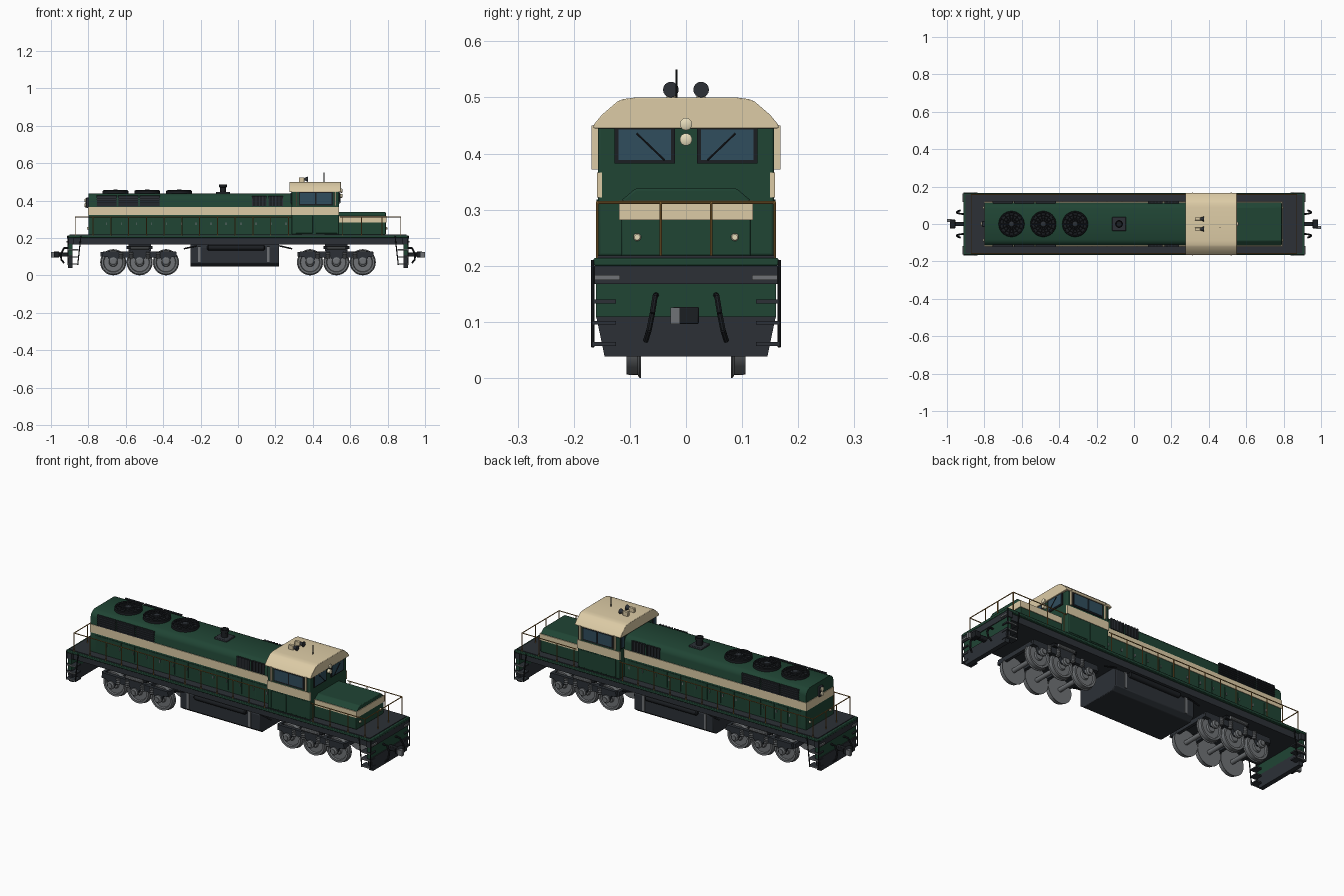
import bpy, bmesh, math
from mathutils import Vector

if "Cube" in bpy.data.objects:
    bpy.data.objects.remove(bpy.data.objects["Cube"])

COL = dict(green=(.014, .058, .034), cream=(.72, .6, .38), dark=(.025, .03, .037), black=(.011, .013, .016),
           gold=(.34, .18, .045), glass=(.03, .075, .11), grey=(.16, .17, .18), lamp=(.8, .72, .5))
MAT = {}
for k, c in COL.items():
    MAT[k] = bpy.data.materials.new(k)
    MAT[k].diffuse_color = (*c, 1)


def box(bm, x0, x1, y0, y1, z0, z1):
    r = bmesh.ops.create_cube(bm, size=1)['verts']
    for v in r:
        v.co = Vector(((x0+x1)/2+v.co.x*(x1-x0), (y0+y1)/2+v.co.y*(y1-y0), (z0+z1)/2+v.co.z*(z1-z0)))


def prism(bm, prof, c0, c1, axis='x'):
    put = (lambda a, b, c: (c, a, b)) if axis == 'x' else (lambda a, b, c: (a, c, b))
    A = [bm.verts.new(put(a, b, c0)) for a, b in prof]
    B = [bm.verts.new(put(a, b, c1)) for a, b in prof]
    n = len(prof)
    fs = [bm.faces.new(A), bm.faces.new(B[::-1])]
    fs += [bm.faces.new((A[i], B[i], B[(i+1) % n], A[(i+1) % n])) for i in range(n)]
    bmesh.ops.recalc_face_normals(bm, faces=fs)


def lathe(bm, o, d, prof, n=16):
    # revolve (radius, height) pairs about direction d from o, capped at both ends
    q = Vector(d).to_track_quat('Z', 'Y')
    o = Vector(o)
    R = [[bm.verts.new(o + q @ Vector((r*math.cos(2*math.pi*i/n), r*math.sin(2*math.pi*i/n), h)))
          for i in range(n)] for r, h in prof]
    fs = [bm.faces.new(R[0]), bm.faces.new(R[-1])]
    for P, Q in zip(R, R[1:]):
        fs += [bm.faces.new((P[i], P[(i+1) % n], Q[(i+1) % n], Q[i])) for i in range(n)]
    bmesh.ops.recalc_face_normals(bm, faces=fs)


def rods(bm, pts, r, n=8):
    for a, b in zip(pts, pts[1:]):
        v = Vector(b) - Vector(a)
        lathe(bm, a, v, [(r, 0), (r, v.length)], n)


def part(name, mat, build, bevel=0):
    bm = bmesh.new()
    build(bm)
    me = bpy.data.meshes.new(name)
    bm.to_mesh(me)
    bm.free()
    ob = bpy.data.objects.new(name, me)
    bpy.context.collection.objects.link(ob)
    me.materials.append(MAT[mat])
    if bevel:
        m = ob.modifiers.new('bevel', 'BEVEL')
        m.width, m.segments = bevel, 2
    bpy.ops.object.select_all(action='DESELECT')
    ob.select_set(True)
    bpy.context.view_layer.objects.active = ob
    bpy.ops.object.shade_smooth_by_angle(angle=math.radians(35))
    return ob


def boxes(name, mat, *bs, bevel=0):
    part(name, mat, lambda bm: [box(bm, *b) for b in bs], bevel)


def both(*bs):   # add the y-mirrored copy of each box
    return [c for b in bs for c in (b, (b[0], b[1], -b[3], -b[2], b[4], b[5]))]


S = (-1, 1)
sym = lambda half: half + [(-y, z) for y, z in reversed(half)]

# underframe and deck
boxes('underframe', 'dark', (-.9, .9, -.15, .15, .165, .201))
boxes('deck_sill', 'green', (-.912, .912, -.165, .165, .2, .214), bevel=.003)
boxes('deck_plate', 'dark', (-.9, .9, -.158, .158, .213, .218))

# hoods
part('long_hood', 'green', lambda bm: prism(bm, sym([(.116, .217), (.116, .405), (.111, .418), (.1, .43), (.085, .437)]), -.8, .29))
part('short_hood', 'green', lambda bm: prism(bm, sym([(.116, .217), (.116, .316), (.09, .338)]), .53, .79), .004)
boxes('hood_stripe', 'cream', (-.803, .29, -.119, .119, .322, .366))
boxes('nose_stripe', 'cream', (.53, .793, -.119, .119, .282, .316))

# hood doors with handles
doors = [-.77+i*.08 for i in range(13)]
boxes('hood_doors', 'green', *both(*[(x, x+.074, .115, .1185, .228, .312) for x in doors]))
boxes('door_handles', 'grey', *both(*[(x+.064, x+.068, .118, .122, .268, .282) for x in doors]))

# radiator grilles: horizontal slats, and vertical slots by the cab
gx = [-.755, -.64, -.525]
boxes('grille_panels', 'black', *both(*[(x, x+.105, .11, .119, .37, .424) for x in gx],
      *[(x, x+.077, .11, .119, .37, .424) for x in (.075, .163)]))
boxes('grille_slats', 'dark', *both(*[(x-.002, x+.107, .115, .124, z, z+.005) for x in gx for z in (.369, .38, .391, .402, .413, .422)]))
boxes('grille_slots', 'dark', *both(*[(x+i*.018, x+i*.018+.006, .115, .122, .369, .425) for x in (.075, .163) for i in range(5)]))


# roof fans
def fan_rings(bm):
    for x in (-.655, -.485, -.315):
        lathe(bm, (x, 0, .43), (0, 0, 1), [(.069, 0), (.069, .02), (.066, .024), (.061, .024), (.06, .012), (.001, .012)], 32)


def fan_blades(bm):
    for x in (-.655, -.485, -.315):
        lathe(bm, (x, 0, .44), (0, 0, 1), [(.015, 0), (.015, .016), (.011, .018)], 16)
        for i in range(14):
            a = i*math.tau/14
            c, s = math.cos(a), math.sin(a)
            rods(bm, [(x+.012*c, .012*s, .453), (x+.063*c, .063*s, .453)], .0022, 4)
        for r in (.03, .046):
            rods(bm, [(x+r*math.cos(i*math.tau/20), r*math.sin(i*math.tau/20), .454) for i in range(21)], .0015, 4)


part('roof_fans', 'black', fan_rings)
part('fan_blades', 'dark', fan_blades)

# exhaust stack
boxes('stack_base', 'dark', (-.117, -.043, -.037, .037, .432, .446), bevel=.003)
part('exhaust_stack', 'black', lambda bm: lathe(bm, (-.08, 0, .44), (0, 0, 1),
     [(.017, 0), (.017, .03), (.021, .032), (.021, .046), (.016, .046), (.015, .03)], 20))

# cab
boxes('cab', 'green', (.287, .54, -.157, .157, .217, .455), bevel=.005)
part('cab_roof', 'cream', lambda bm: prism(bm, sym([(.165, .445), (.165, .451), (.15, .469), (.122, .493), (.112, .497), (.09, .5)]), .275, .55), .002)
boxes('cab_stripe', 'cream', *both((.286, .541, .15, .159, .322, .366)))
boxes('cab_side_doors', 'green', *both((.31, .4, .155, .1595, .225, .318), (.415, .53, .155, .1595, .225, .318)), bevel=.001)
boxes('window_frames', 'black', *both((.325, .507, .155, .161, .374, .446), (.535, .544, .02, .127, .382, .447),
      (.283, .29, .121, .151, .378, .444)))
boxes('window_glass', 'glass', *both((.332, .412, .16, .163, .382, .44), (.42, .5, .16, .163, .382, .44),
      (.543, .546, .027, .12, .389, .443), (.281, .284, .126, .146, .384, .44)))
boxes('wind_deflectors', 'cream', *both((.516, .524, .157, .168, .372, .45), (.31, .316, .157, .168, .372, .45)))
part('wipers', 'black', lambda bm: [rods(bm, [(.549, s*.038, .388), (.549, s*.088, .436)], .002, 6) for s in S])

# roof horns and antenna
part('horn_bells', 'dark', lambda bm: [lathe(bm, (.345, s*.027, .514), (1, 0, 0), [(.006, 0), (.007, .012), (.014, .028), (.014, .03)]) for s in S])
boxes('horn_bodies', 'cream', *both((.325, .355, .019, .035, .497, .523)), bevel=.002)
part('antenna', 'black', lambda bm: rods(bm, [(.46, -.017, .498), (.46, -.017, .55)], .0018, 6))


# headlights on cab, nose and rear
def lamp(bm, x, y, z, r, d, l=.008):
    lathe(bm, (x, y, z), (d, 0, 0), [(r, 0), (r, l), (r*.7, l+.002)], 20)


part('headlights', 'lamp', lambda bm: [lamp(bm, .548, 0, .4525, .011, 1), lamp(bm, .54, 0, .425, .011, 1, .016)]
     + [lamp(bm, .788, y, .251, .007, 1) for y in (-.087, .087)]
     + [lamp(bm, -.81, 0, z, .011, -1) for z in (.375, .4)] + [lamp(bm, -.798, y, .251, .007, -1) for y in (-.087, .087)])
boxes('rear_lamp_housing', 'dark', (-.812, -.798, -.016, .016, .36, .415), bevel=.003)


# handrails along both walkways and across each end
def rails(bm):
    r, z = .0025, .313
    for s in S:
        y = s*.158
        rods(bm, [(-.87, y, z), (.285, y, z)], r)
        rods(bm, [(.545, y, z), (.87, y, z)], r)
        n = 12
        for x in [-.87+i*1.14/n for i in range(n+1)] + [.56, .66, .77, .87]:
            rods(bm, [(x, y, .214), (x, y, z)], r)
        rods(bm, [(s*.87, -.158, z), (s*.87, .158, z)], r)
        for y in (-.045, .045):
            rods(bm, [(s*.87, y, .214), (s*.87, y, z)], r)


part('handrails', 'gold', rails)

# end pilots, plows, couplers, hoses and steps
for e, nm in ((1, 'front'), (-1, 'rear')):
    def ex(a, b, *r): return (min(a*e, b*e), max(a*e, b*e), *r)
    boxes(nm+'_pilot', 'green', ex(.885, .905, -.16, .16, .108, .17))
    boxes(nm+'_buffer_beam', 'dark', ex(.88, .909, -.165, .165, .168, .2))
    boxes(nm+'_end_treads', 'grey', *both(ex(.9, .916, .118, .163, .175, .184)))
    part(nm+'_plow', 'dark', lambda bm: prism(bm, sym([(.145, .038), (.16, .11)]), e*.885, e*.909))
    boxes(nm+'_coupler', 'black', ex(.89, .965, -.012, .012, .1, .122), ex(.955, .985, -.023, .023, .096, .127), bevel=.003)
    boxes(nm+'_knuckle', 'grey', ex(.975, 1, -.027*e-.001 if e > 0 else .011, -.011 if e > 0 else .027, .096, .126))
    part(nm+'_hoses', 'black', lambda bm: [rods(bm, [(e*.9, s*.053, .148), (e*.93, s*.055, .146), (e*.947, s*.06, .115),
         (e*.945, s*.066, .085), (e*.93, s*.072, .066)], .005) for s in S])
    boxes(nm+'_steps', 'dark', *both(*[ex(.852, .912, .125, .166, z, z+.007) for z in (.057, .095, .133)]))
    boxes(nm+'_step_edges', 'grey', *both(*[ex(.856, .908, .164, .169, z, z+.007) for z in (.057, .095, .133)]))
    part(nm+'_step_rails', 'black', lambda bm: [rods(bm, [(e*x0, s*.166, .21), (e*x1, s*.166, .055)], .003)
         for s in S for x0, x1 in ((.84, .857), (.91, .909))])

# fuel tank, reservoirs and pipes
part('fuel_tank', 'dark', lambda bm: prism(bm, sym([(.105, .048), (.13, .066), (.13, .15), (.115, .166)]), -.255, .22), .003)
part('air_reservoirs', 'black', lambda bm: [lathe(bm, (-.165, s*.135, .148), (1, 0, 0),
     [(.008, 0), (.014, .006), (.014, .304), (.008, .31)]) for s in S])
boxes('tank_gauges', 'grey', *both((-.213, -.2, .128, .134, .07, .155), (.155, .168, .128, .134, .07, .155)))
part('brake_pipes', 'black', lambda bm: [rods(bm, [(e*.22, s*.13, .158), (e*.29, s*.13, .142)], .004) for s in S for e in S])

# three-axle trucks
for cx, nm in ((.526, 'front'), (-.526, 'rear')):
    axles = [cx-.141, cx, cx+.141]

    def wheels(bm):
        for x in axles:
            rods(bm, [(x, -.1, .07), (x, .1, .07)], .012, 12)
            for s in S:
                lathe(bm, (x, s*.08, .07), (0, s, 0), [(.06, 0), (.07, 0), (.07, .003), (.065, .006), (.064, .026),
                      (.053, .026), (.05, .018), (.024, .018), (.02, .026), (.001, .026)], 32)

    def frame(bm):
        prof = [(-.2, .1), (-.195, .128), (-.06, .128), (-.045, .14), (.045, .14), (.06, .128), (.195, .128), (.2, .1),
                (.17, .098), (.155, .068), (.127, .068), (.11, .095), (.03, .095), (.014, .068),
                (-.014, .068), (-.03, .095), (-.11, .095), (-.127, .068), (-.155, .068), (-.17, .098)]
        for s in S:
            prism(bm, [(cx+a, b) for a, b in prof], s*.112, s*.13, 'y')
        for x in (-.2, -.07, .07, .19):
            box(bm, cx+x-.008, cx+x+.008, -.115, .115, .1, .125)
        box(bm, cx-.06, cx+.06, -.1, .1, .13, .168)

    def journals(bm):
        for s in S:
            for x in axles:
                lathe(bm, (x, s*.125, .076), (0, s, 0), [(.021, 0), (.021, .012), (.013, .016), (.013, .02)], 16)
            for x in (-.1, -.045, .045, .1):   # coil springs
                lathe(bm, (cx+x, s*.128, .09), (0, 0, 1), [(.012 if i % 2 else .009, i*.005) for i in range(8)], 10)
            rods(bm, [(cx-.05, s*.135, .146), (cx+.05, s*.135, .146)], .009, 10)   # brake cylinder

    part(nm+'_wheels', 'grey', wheels)
    part(nm+'_truck_frame', 'dark', frame)
    part(nm+'_journals_and_springs', 'grey', journals)
    boxes(nm+'_bolster', 'black', *both((cx-.07, cx+.07, .1, .128, .14, .156)), bevel=.002)

for m in bpy.data.materials:
    if m.users and not m.is_grease_pencil:
        m.use_nodes = True
        m.node_tree.nodes["Principled BSDF"].inputs["Base Color"].default_value = m.diffuse_color
